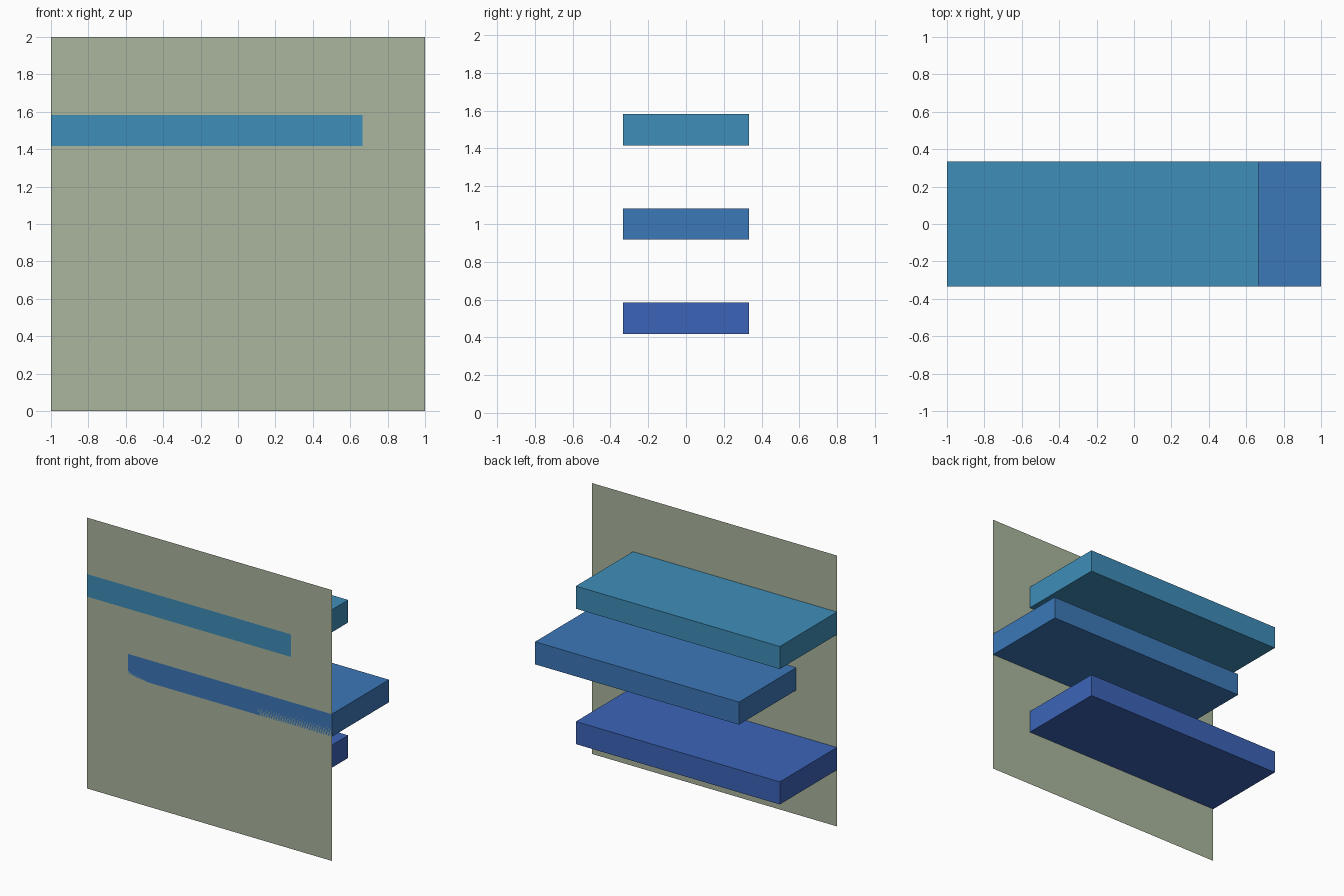
import bpy
import bmesh
from mathutils import Matrix, Vector

if "Cube" in bpy.data.objects:
    bpy.data.objects.remove(bpy.data.objects["Cube"])

DEPTH = 2 / 3        # shelf depth along y
THICK = 1 / 6        # shelf thickness
LENGTH = 5 / 3       # shelf length along x


def material(name, rgb):
    mat = bpy.data.materials.new(name)
    linear = [((c / 255 + 0.055) / 1.055) ** 2.4 for c in rgb]
    mat.diffuse_color = (*linear, 1)
    mat.use_nodes = True
    mat.node_tree.nodes["Principled BSDF"].inputs["Base Color"].default_value = mat.diffuse_color
    return mat


def add_object(name, bm, mat):
    mesh = bpy.data.meshes.new(name)
    bm.to_mesh(mesh)
    bm.free()
    mesh.materials.append(mat)
    obj = bpy.data.objects.new(name, mesh)
    bpy.context.collection.objects.link(obj)
    return obj


def shelf(name, x, z, rgb):
    bm = bmesh.new()
    bmesh.ops.create_cube(bm, size=1)
    bmesh.ops.scale(bm, vec=Vector((LENGTH, DEPTH, THICK)), verts=bm.verts)
    obj = add_object(name, bm, material(name + "_blue", rgb))
    obj.location = (x, 0, z)


# Thin wall panel, a single upright sheet flush with the shelf fronts
bm = bmesh.new()
bmesh.ops.create_grid(bm, x_segments=1, y_segments=1, size=1,
                      matrix=Matrix.Rotation(1.5707963, 4, 'X'))
wall = add_object("wall_panel", bm, material("wall_green", (170, 182, 157)))
wall.location = (0, -DEPTH / 2, 1)

# Staggered shelves, alternately flush with the left and right edges
offset = 1 - LENGTH / 2
shelf("lower_shelf", -offset, 0.5, (60, 100, 184))
shelf("middle_shelf", offset, 1.0, (60, 120, 184))
shelf("upper_shelf", -offset, 1.5, (62, 141, 184))
